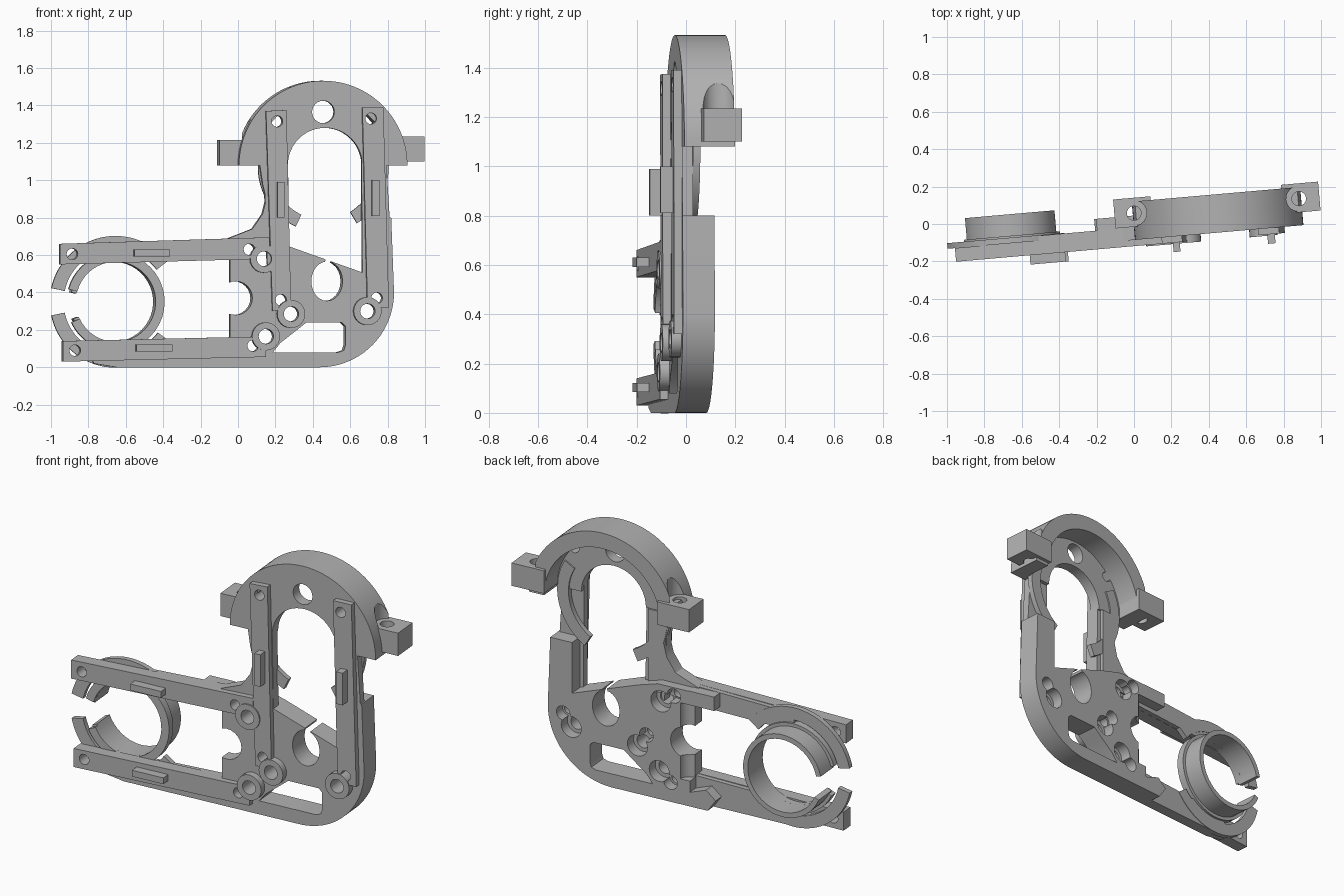
import bpy, bmesh, math
from mathutils import Matrix

if "Cube" in bpy.data.objects:
    bpy.data.objects.remove(bpy.data.objects["Cube"], do_unlink=True)

grey = bpy.data.materials.new("plain_grey")
grey.use_nodes = True
grey.diffuse_color = (0.45, 0.45, 0.45, 1)
grey.node_tree.nodes["Principled BSDF"].inputs["Base Color"].default_value = (0.45, 0.45, 0.45, 1)
YAW = Matrix.Rotation(math.radians(5), 4, 'Z')


def arc(cx, cz, r, a0, a1, n=24):
    angles = [math.radians(a0 + (a1 - a0) * i / n) for i in range(n + 1)]
    return [(cx + r * math.cos(a), cz + r * math.sin(a)) for a in angles]


def band(cx, cz, r0, r1, a0, a1):
    return arc(cx, cz, r1, a0, a1, 40) + arc(cx, cz, r0, a1, a0, 40)


def disc(cx, cz, r):
    return arc(cx, cz, r, 0, 345, 23)


def box(x0, x1, z0, z1):
    return [(x0, z0), (x1, z0), (x1, z1), (x0, z1)]


def prism(name, pts, y0, y1, vertical=False):
    """Extrude an outline along y, or along z when vertical."""
    bm = bmesh.new()
    place = (lambda p, d: (p[0], p[1], d)) if vertical else (lambda p, d: (p[0], d, p[1]))
    face = bm.faces.new([bm.verts.new(place(p, y0)) for p in pts])
    out = bmesh.ops.extrude_face_region(bm, geom=[face])
    move = place((0, 0), y1 - y0)
    bmesh.ops.translate(bm, vec=move, verts=[v for v in out["geom"] if isinstance(v, bmesh.types.BMVert)])
    bmesh.ops.recalc_face_normals(bm, faces=bm.faces)
    mesh = bpy.data.meshes.new(name)
    bm.to_mesh(mesh)
    bm.free()
    mesh.materials.append(grey)
    obj = bpy.data.objects.new(name, mesh)
    bpy.context.collection.objects.link(obj)
    return obj


def part(name, pts, y0, y1, cuts=(), vertical=False):
    """Solid part; each cut is (outline, start, end, vertical)."""
    obj = prism(name, pts, y0, y1, vertical)
    cutters = []
    for c in cuts:
        cutter = prism("cutter", *c)
        cutter.hide_render = True
        mod = obj.modifiers.new("cut", 'BOOLEAN')
        mod.operation, mod.solver, mod.object = 'DIFFERENCE', 'EXACT', cutter
        cutters.append(cutter)
    if cutters:
        dg = bpy.context.evaluated_depsgraph_get()
        mesh = bpy.data.meshes.new_from_object(obj.evaluated_get(dg))
        obj.modifiers.clear()
        obj.data = mesh
        mesh.name = name
        for c in cutters:
            bpy.data.objects.remove(c, do_unlink=True)
    obj.data.transform(YAW)
    bpy.ops.object.select_all(action='DESELECT')
    obj.select_set(True)
    bpy.context.view_layer.objects.active = obj
    bpy.ops.object.shade_smooth_by_angle(angle=math.radians(30))
    return obj


def through(pts):
    return (pts, -0.5, 0.5, False)


def hole(x, z, r=0.03):
    return through(disc(x, z, r))


# Screw positions: raised bosses and plain pin holes
bosses = [(0.13, 0.58), (0.275, 0.285), (0.685, 0.3), (0.14, 0.165)]
pins = [(0.05, 0.63), (0.22, 0.36), (0.735, 0.37), (0.07, 0.115)]
boss_holes = [hole(x, z, 0.04) for x, z in bosses]
pin_holes = [hole(x, z) for x, z in pins]
recesses = [(disc(x, z, 0.062), -0.02, 0.2, False) for x, z in bosses]
pin_recesses = [(disc(x, z, 0.042), -0.02, 0.2, False) for x, z in pins]

# Thick lower plate with rounded corner, window, oval hole and side notch
oval = [(0.47 + (x - 0.47) * 0.8, z) for x, z in disc(0.47, 0.46, 0.105)]
window = [(0.18, 0.08), (0.53, 0.08), (0.56, 0.09), (0.57, 0.12), (0.57, 0.22),
          (0.55, 0.24), (0.36, 0.24), (0.31, 0.2), (0.22, 0.13)]
plate = [(-0.05, 0), (0.43, 0)] + arc(0.43, 0.4, 0.4, -88, 0, 20) + [
    (0.815, 0.8), (0.68, 0.8), (0.68, 0.5), (0.27, 0.645), (0.15, 0.68), (-0.05, 0.68)]
channel = (disc(-0.05, 0.05, 0.06), 0.15, 0.6, True)
part("lower_plate", plate, -0.085, 0.045,
     [through(window), through(oval), hole(-0.02, 0.37, 0.09), channel,
      through([(0.45, 0.54), (0.49, 0.54), (0.515, 0.62), (0.48, 0.62)])]
     + boss_holes + pin_holes + recesses + pin_recesses)
for i, (x, z) in enumerate(bosses):
    part(f"screw_boss_{i + 1}", disc(x, z, 0.075), -0.125, -0.06, [hole(x, z, 0.04)])

# Thin upright struts and the neck fillet
part("right_strut", [(0.66, 0.5), (0.825, 0.5), (0.785, 1.15), (0.655, 1.15)], -0.085, -0.042)
part("left_strut", [(0.15, 0.55), (0.27, 0.55), (0.26, 1.15), (0.13, 1.15)], -0.085, -0.03)
part("neck_fillet", [(-0.07, 0.6), (0.24, 0.6), (0.24, 1.08), (0.11, 1.08), (0.125, 0.98),
                     (0.145, 0.9), (0.125, 0.82), (0.07, 0.74), (-0.07, 0.685)], -0.085, -0.01,
     [pin_holes[0], boss_holes[0]])

# Arch: front web, deep outer shell with screw clearances
AX, AZ = 0.45, 1.08
opening = [(0.66, 0.9)] + arc(0.46, 1.08, 0.2, 0, 180) + [(0.26, 0.9)]
tops = [(0.245, 1.31), (0.703, 1.33)]
clear = [(disc(x, 0.058, 0.068), 1.2, z, True) for x, z in ((0.005, 1.36), (0.89, 1.36))]
part("arch_web", arc(AX, AZ, 0.44, 0, 180, 40), -0.085, -0.02,
     [through(opening), hole(0.45, 1.365, 0.06), hole(0.2, 1.315), hole(0.703, 1.33)])
part("arch_shell", band(AX, AZ, 0.36, 0.452, 0, 180), -0.085, 0.12, clear)

# Mounting blocks at both ends of the arch
for side, x, z in (("right", 0.0, 1.08), ("left", 0.9, 1.1)):
    hx = 0.005 if x == 0 else 0.89
    part(f"{side}_mount_block", box(x - 0.1, x + 0.1, -0.015, 0.14), z, z + 0.135,
         [(disc(hx, 0.058, 0.038), 0.9, 1.5, True)], True)

# Broken collar behind the upper opening
for name, a0, a1 in (("right_collar", 150, 245), ("left_collar", -59, 30)):
    part(name, band(0.455, 1.07, 0.28, 0.35, a0, a1), -0.042, -0.012)

# Front bars with end holes, each with a raised tab
bars = [
    ("upper_arm_bar", [(-0.965, 0.55), (0.16, 0.58), (0.16, 0.695), (-0.965, 0.66)],
     [hole(-0.9, 0.605), pin_holes[0], boss_holes[0]], box(-0.57, -0.38, 0.592, 0.63)),
    ("lower_arm_bar", [(-0.95, 0.03), (0.14, 0.055), (0.14, 0.165), (-0.95, 0.14)],
     [hole(-0.885, 0.09), pin_holes[3], boss_holes[3]], box(-0.56, -0.365, 0.085, 0.122)),
    ("right_upright_bar", [(0.175, 0.3), (0.275, 0.3), (0.25, 1.375), (0.14, 1.37)],
     [hole(0.2, 1.315), pin_holes[1], boss_holes[1], boss_holes[0]], box(0.198, 0.235, 0.8, 0.99)),
    ("left_upright_bar", [(0.685, 0.32), (0.8, 0.32), (0.77, 1.39), (0.657, 1.39)],
     [hole(0.703, 1.33), pin_holes[2], boss_holes[2]], box(0.705, 0.745, 0.81, 1.0))]
for name, pts, cuts, tab in bars:
    part(name, pts, -0.118, -0.045, cuts)
    part(name + "_tab", tab, -0.168, -0.11)

# Arm bodies behind the bars, with back stops
ring_bore = hole(-0.66, 0.35, 0.235)
part("upper_arm_body", [(-0.66, 0.56), (0.16, 0.58), (0.16, 0.69), (-0.05, 0.688), (-0.66, 0.665)],
     -0.085, -0.018, [ring_bore, pin_holes[0], boss_holes[0]])
part("lower_arm_body", [(-0.66, 0), (0.0, 0), (0.0, 0.16), (-0.66, 0.14), (-0.8, 0.06), (-0.78, 0.02)],
     -0.085, -0.018, [ring_bore])
part("upper_back_stop", box(-0.2, -0.04, 0.6, 0.682), -0.03, 0.045)
part("lower_back_stop", [(-0.21, 0.07), (-0.16, 0.0), (-0.04, 0.0), (-0.04, 0.08), (-0.15, 0.12)], -0.03, 0.045)

# Broken lens ring: wide flange, inner lip and tube
RX, RZ = -0.66, 0.35
for name, a0, a1 in (("upper_flange", 38, 168), ("lower_flange", 192, 324)):
    part(name, band(RX, RZ, 0.28, 0.352, a0, a1), -0.045, -0.015)
part("ring_lip", band(RX, RZ, 0.214, 0.262, -155, 165), -0.05, -0.005)
part("ring_tube", band(RX, RZ, 0.214, 0.243, -158, 168), -0.03, 0.11)
